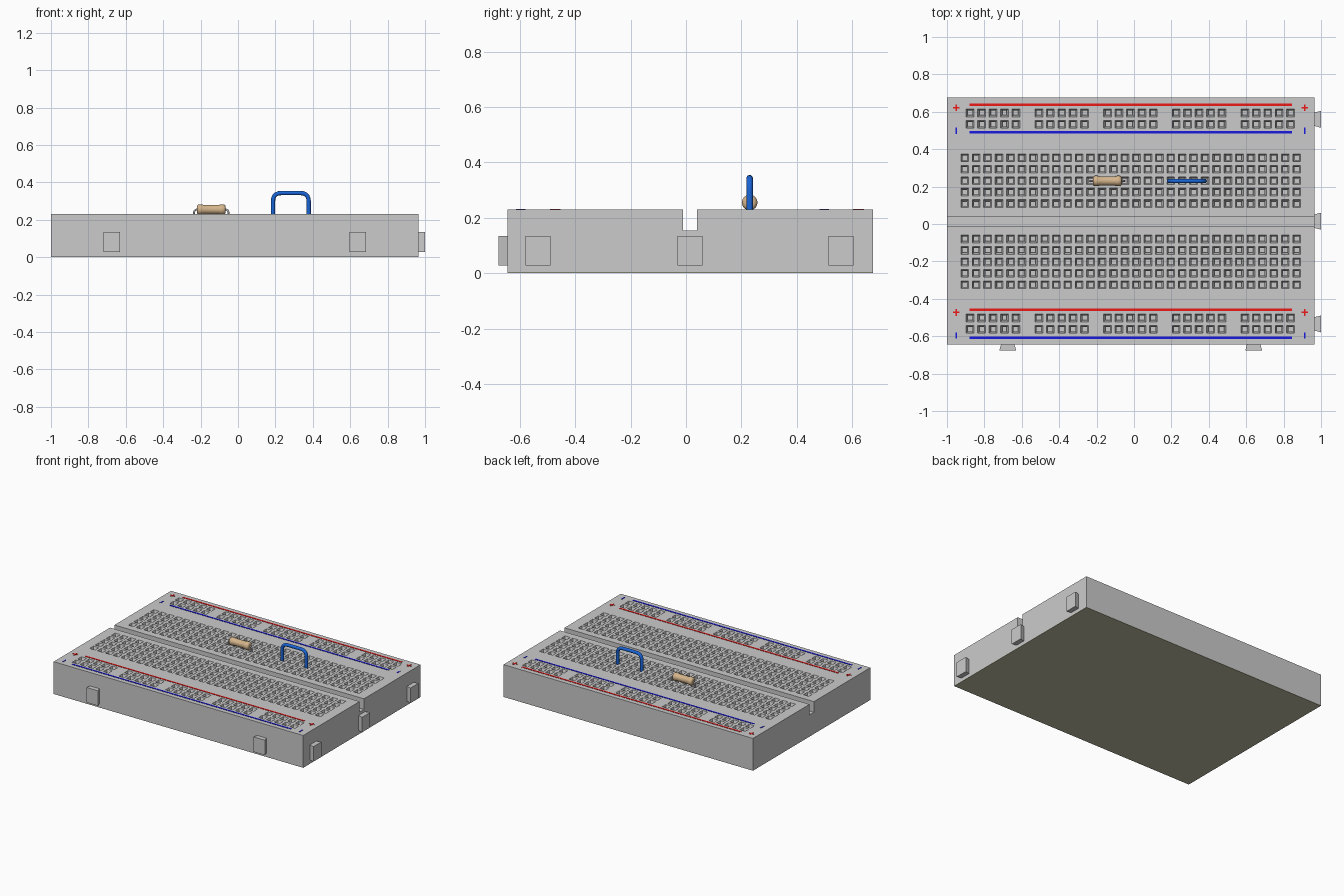
import bpy, bmesh, math
from mathutils import Matrix, Vector

if "Cube" in bpy.data.objects:
    bpy.data.objects.remove(bpy.data.objects["Cube"])

TOP = 0.23
PITCH = 0.0612
X0 = -0.905


def material(name, rgb):
    m = bpy.data.materials.new(name)
    m.diffuse_color = (*rgb, 1)
    m.use_nodes = True
    m.node_tree.nodes["Principled BSDF"].inputs["Base Color"].default_value = m.diffuse_color
    return m


RED = material("red", (0.85, 0.01, 0.01))
BLUE = material("blue", (0.01, 0.01, 0.75))
WIRE = material("wire_blue", (0.01, 0.13, 0.68))
TAN = material("tan", (0.66, 0.46, 0.26))
OLIVE = material("olive", (0.52, 0.52, 0.38))


def finish(name, bm, mat=None, smooth=False):
    bmesh.ops.recalc_face_normals(bm, faces=bm.faces)
    me = bpy.data.meshes.new(name)
    bm.to_mesh(me)
    bm.free()
    ob = bpy.data.objects.new(name, me)
    bpy.context.collection.objects.link(ob)
    if mat:
        me.materials.append(mat)
    bpy.ops.object.select_all(action='DESELECT')
    ob.select_set(True)
    bpy.context.view_layer.objects.active = ob
    if smooth:
        bpy.ops.object.shade_smooth_by_angle(angle=math.radians(40))
    return ob


def add_box(bm, x0, x1, y0, y1, z0, z1):
    mid = Vector((x0 + x1, y0 + y1, z0 + z1)) / 2
    size = (x1 - x0, y1 - y0, z1 - z0)
    bmesh.ops.create_cube(bm, size=1, matrix=Matrix.Translation(mid) @ Matrix.Diagonal((*size, 1)))


def add_rings(bm, rings):
    """Closed solid through a list of equally long point rings."""
    vs = [[bm.verts.new(p) for p in r] for r in rings]
    n = len(vs[0])
    for a, b in zip(vs, vs[1:]):
        for i in range(n):
            bm.faces.new((a[i], a[(i + 1) % n], b[(i + 1) % n], b[i]))
    bm.faces.new(vs[0][::-1])
    bm.faces.new(vs[-1])


def tube(name, pts, radius, bend, mat=None):
    """Round wire in the xz plane with rounded inner corners."""
    path = [Vector(pts[0])]
    for p, c, n in zip(pts, pts[1:], pts[2:]):
        p, c, n = Vector(p), Vector(c), Vector(n)
        a, b = c + (p - c).normalized() * bend, c + (n - c).normalized() * bend
        path += [a.lerp(c, t).lerp(c.lerp(b, t), t) for t in (0, .2, .4, .6, .8, 1)]
    path.append(Vector(pts[-1]))
    rings = []
    for i, p in enumerate(path):
        d = (path[min(i + 1, len(path) - 1)] - path[max(i - 1, 0)]).normalized()
        side = Vector((0, 1, 0))
        up = d.cross(side)
        rings.append([p + radius * (math.cos(k * math.tau / 16) * side + math.sin(k * math.tau / 16) * up)
                      for k in range(16)])
    bm = bmesh.new()
    add_rings(bm, rings)
    return finish(name, bm, mat, True)


# board body
bm = bmesh.new()
add_box(bm, -1, 0.965, -0.645, 0.675, 0.004, TOP)
board = finish("board", bm)

# cutter: centre groove plus funnel-shaped contact holes
holes = [(X0 + i * PITCH, y - r * PITCH) for y in (0.354, -0.080) for r in range(5) for i in range(30)]
holes += [(-0.876 + (g * 6 + i) * PITCH, y) for y in (0.594, 0.533, -0.502, -0.563)
          for g in range(5) for i in range(5)]
bm = bmesh.new()
add_box(bm, -1.1, 1.1, -0.011, 0.039, 0.154, 0.3)
for x, y in holes:
    add_rings(bm, [[(x + sx * h, y + sy * h, z) for sx, sy in ((-1, -1), (1, -1), (1, 1), (-1, 1))]
                   for h, z in ((0.012, 0.17), (0.012, 0.20), (0.024, 0.24))])
cutter = finish("hole_cutter", bm)
cutter.hide_render = True
bpy.context.view_layer.objects.active = board
mod = board.modifiers.new("holes", 'BOOLEAN')
mod.operation = 'DIFFERENCE'
mod.solver = 'EXACT'
mod.object = cutter
bpy.ops.object.modifier_apply(modifier=mod.name)
bpy.data.objects.remove(cutter)

# adhesive sheet underneath
bm = bmesh.new()
add_box(bm, -1, 0.965, -0.645, 0.675, 0, 0.004)
finish("adhesive_backing", bm, OLIVE)


# dovetail tabs, flaring outwards
def tab(name, place):
    bm = bmesh.new()
    add_rings(bm, [[place(u, d, z) for u, d in ((-.036, -.002), (.036, -.002), (.045, .032), (-.045, .032))]
                   for z in (0.027, 0.134)])
    finish(name, bm)


for i, x in enumerate((-0.675, 0.640)):
    tab(f"front_tab_{i + 1}", lambda u, d, z: (x + u, -0.645 - d, z))
for i, y in enumerate((-0.534, 0.015, 0.560)):
    tab(f"side_tab_{i + 1}", lambda u, d, z: (0.967 + d, y + u, z))

# rail stripes and polarity marks
Z0, Z1 = TOP - 0.001, TOP + 0.002
for name, red_y, blue_y, plus_y, minus_y in (("back", 0.637, 0.490, 0.621, 0.499),
                                             ("front", -0.459, -0.608, -0.473, -0.596)):
    for colour, mat, y in (("red", RED, red_y), ("blue", BLUE, blue_y)):
        bm = bmesh.new()
        add_box(bm, -0.88, 0.845, y - .006, y + .006, Z0, Z1)
        finish(f"{name}_{colour}_stripe", bm, mat)
    for side, x in (("left", -0.95), ("right", 0.913)):
        bm = bmesh.new()
        a, b = 0.018, 0.004
        outline = [(b, a), (b, b), (a, b), (a, -b), (b, -b), (b, -a),
                   (-b, -a), (-b, -b), (-a, -b), (-a, b), (-b, b), (-b, a)]
        add_rings(bm, [[(x + u, plus_y + v, z) for u, v in outline] for z in (Z0, Z1)])
        finish(f"{name}_{side}_positive_mark", bm, RED)
        bm = bmesh.new()
        add_box(bm, x - .004, x + .004, minus_y - .017, minus_y + .017, Z0, Z1)
        finish(f"{name}_{side}_negative_mark", bm, BLUE)

# resistor body with thicker ends, and its bent lead
ROW, CX, CZ = 0.230, -0.143, 0.255
profile = [(-.077, .016), (-.074, .023), (-.066, .028), (-.052, .028), (-.042, .025)]
profile += [(-x, r) for x, r in reversed(profile)]
bm = bmesh.new()
add_rings(bm, [[(CX + x, ROW + r * math.cos(k * math.tau / 24), CZ + r * math.sin(k * math.tau / 24))
                for k in range(24)] for x, r in profile])
finish("resistor_body", bm, TAN, True)
tube("resistor_lead", [(CX - .092, ROW, 0.18), (CX - .092, ROW, CZ), (CX + .092, ROW, CZ),
                       (CX + .092, ROW, 0.18)], 0.005, 0.018)

# jumper wire
tube("jumper_wire", [(0.187, ROW, 0.205), (0.187, ROW, 0.343), (0.378, ROW, 0.343),
                     (0.378, ROW, 0.205)], 0.0115, 0.045, WIRE)
